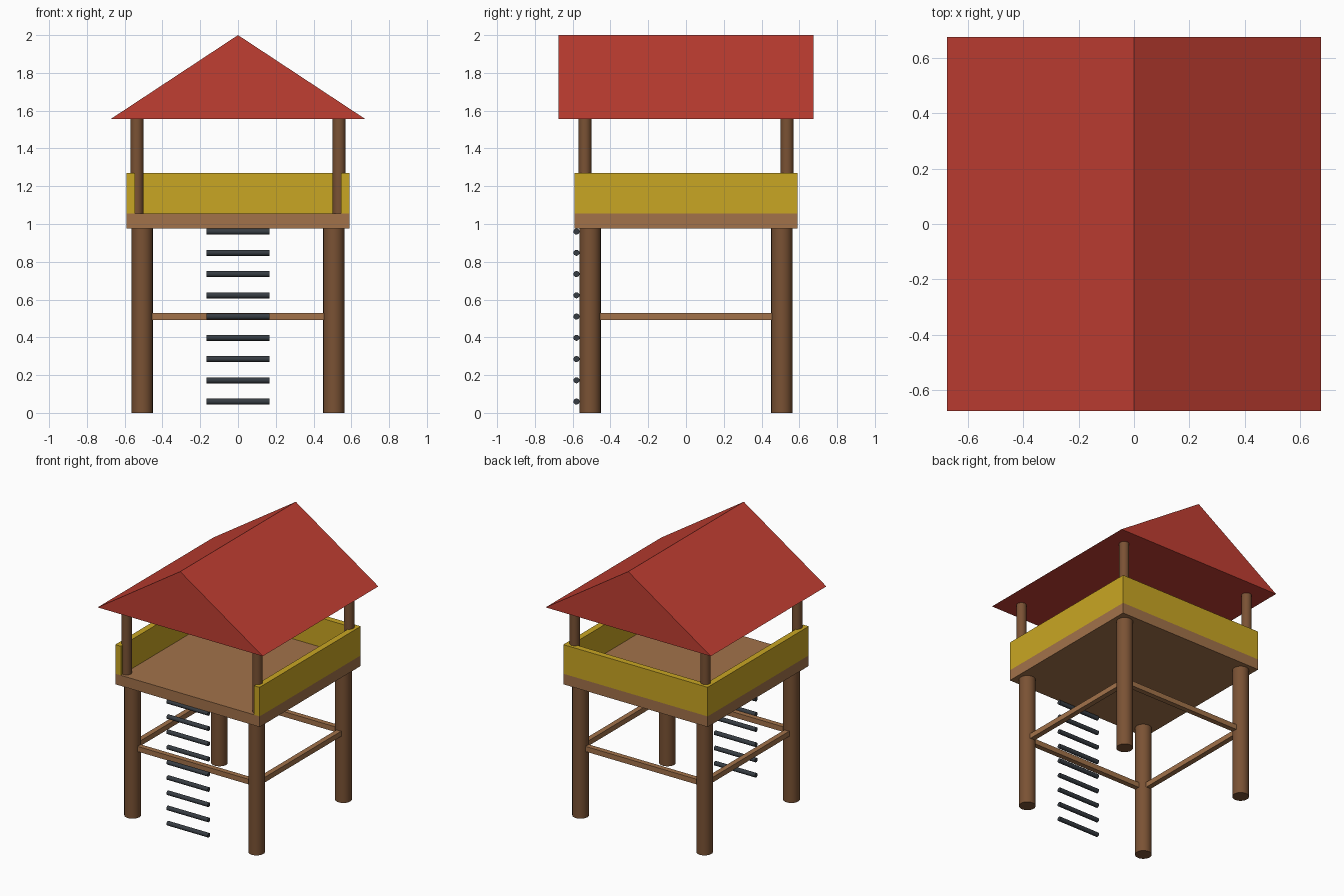
import bpy
import bmesh
from mathutils import Matrix, Vector
from math import radians

if "Cube" in bpy.data.objects:
    bpy.data.objects.remove(bpy.data.objects["Cube"], do_unlink=True)


def material(name, rgb):
    """Flat colour from 0-255 sRGB values."""
    linear = [((c / 255 + 0.055) / 1.055) ** 2.4 for c in rgb]
    mat = bpy.data.materials.new(name)
    mat.use_nodes = True
    mat.diffuse_color = (*linear, 1)
    mat.node_tree.nodes["Principled BSDF"].inputs["Base Color"].default_value = (*linear, 1)
    return mat


DARK_WOOD = material("dark wood", (122, 82, 52))
LIGHT_WOOD = material("light wood", (162, 114, 74))
YELLOW = material("yellow paint", (201, 166, 35))
RED = material("red roofing", (192, 62, 50))
SLATE = material("slate rung", (54, 60, 66))


def finish(name, bm, mat, smooth=False):
    bmesh.ops.recalc_face_normals(bm, faces=bm.faces)
    mesh = bpy.data.meshes.new(name)
    bm.to_mesh(mesh)
    bm.free()
    mesh.materials.append(mat)
    obj = bpy.data.objects.new(name, mesh)
    bpy.context.collection.objects.link(obj)
    if smooth:
        bpy.ops.object.select_all(action="DESELECT")
        obj.select_set(True)
        bpy.context.view_layer.objects.active = obj
        bpy.ops.object.shade_smooth_by_angle(angle=radians(35))
    return obj


def box(name, low, high, mat):
    low, high = Vector(low), Vector(high)
    bm = bmesh.new()
    bmesh.ops.create_cube(bm, size=1)
    bmesh.ops.scale(bm, vec=high - low, verts=bm.verts)
    bmesh.ops.translate(bm, vec=(low + high) / 2, verts=bm.verts)
    return finish(name, bm, mat)


def rod(name, start, end, radius, mat, sides=24):
    start, end = Vector(start), Vector(end)
    axis = end - start
    turn = axis.to_track_quat("Z", "Y").to_matrix().to_4x4()
    bm = bmesh.new()
    bmesh.ops.create_cone(bm, cap_ends=True, segments=sides, radius1=radius, radius2=radius,
                          depth=axis.length,
                          matrix=Matrix.Translation((start + end) / 2) @ turn)
    return finish(name, bm, mat, smooth=True)


HALF = 0.59          # half width of the deck
LEG = 0.507          # leg centre
POST = 0.535         # roof post centre
DECK_LOW, DECK_TOP = 0.977, 1.055
RAIL_TOP, RAIL_IN = 1.27, 0.545
EAVE, RIDGE, OVERHANG = 1.555, 2.0, 0.675

# Legs and roof posts at the four corners
for sx, side in ((-1, "right"), (1, "left")):
    for sy, end in ((-1, "front"), (1, "back")):
        rod(f"{end}_{side}_leg", (sx * LEG, sy * LEG, 0), (sx * LEG, sy * LEG, DECK_LOW),
            0.056, DARK_WOOD)
        rod(f"{end}_{side}_roof_post", (sx * POST, sy * POST, DECK_TOP),
            (sx * POST, sy * POST, EAVE), 0.034, DARK_WOOD)

# Braces between the legs
B, Z_LOW, Z_HIGH = 0.019, 0.492, 0.53
for s, end, side in ((-1, "front", "right"), (1, "back", "left")):
    box(f"{end}_brace", (-LEG, s * LEG - B, Z_LOW), (LEG, s * LEG + B, Z_HIGH), LIGHT_WOOD)
    box(f"{side}_brace", (s * LEG - B, -LEG, Z_LOW), (s * LEG + B, LEG, Z_HIGH), LIGHT_WOOD)

# Deck
box("deck", (-HALF, -HALF, DECK_LOW), (HALF, HALF, DECK_TOP), LIGHT_WOOD)

# Railing panels on three sides, front left open
box("right_railing", (-HALF, -HALF, DECK_TOP), (-RAIL_IN, HALF, RAIL_TOP), YELLOW)
box("left_railing", (RAIL_IN, -HALF, DECK_TOP), (HALF, HALF, RAIL_TOP), YELLOW)
box("back_railing", (-RAIL_IN, RAIL_IN, DECK_TOP), (RAIL_IN, HALF, RAIL_TOP), YELLOW)

# Ladder rungs
for i in range(9):
    z = 0.06 + i * 0.1125
    rod(f"ladder_rung_{i + 1}", (-0.168, -0.58, z), (0.168, -0.58, z), 0.016, SLATE, 16)

# Solid gable roof: triangle swept front to back
bm = bmesh.new()
profile = [(-OVERHANG, EAVE), (OVERHANG, EAVE), (0, RIDGE)]
gable = bm.faces.new([bm.verts.new((x, -OVERHANG, z)) for x, z in profile])
swept = bmesh.ops.extrude_face_region(bm, geom=[gable], use_keep_orig=True)
bmesh.ops.translate(bm, vec=(0, 2 * OVERHANG, 0),
                    verts=[v for v in swept["geom"] if isinstance(v, bmesh.types.BMVert)])
finish("roof", bm, RED)
